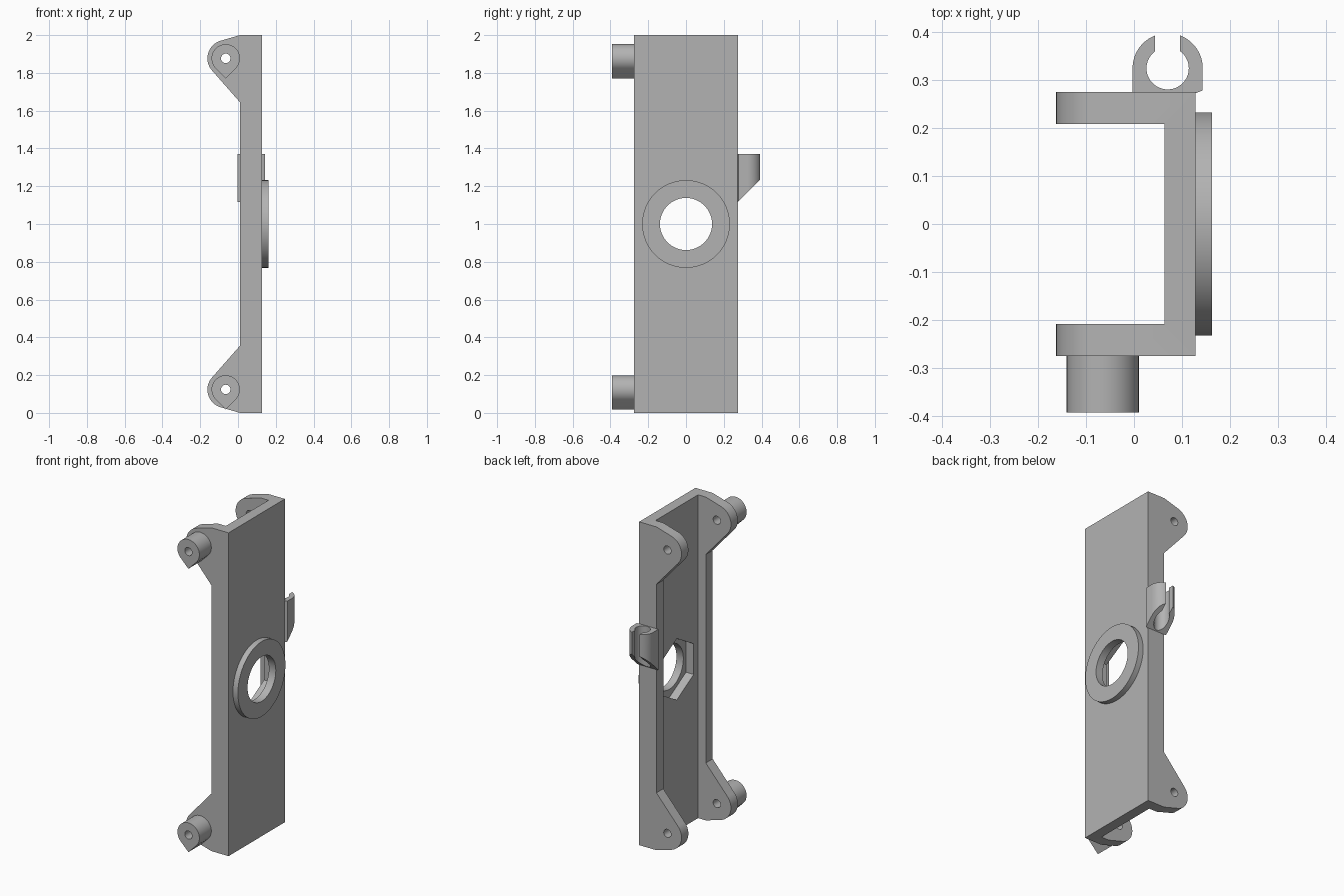
import bpy, bmesh, math
from mathutils import Vector

cube = bpy.data.objects.get("Cube")
if cube:
    bpy.data.objects.remove(cube, do_unlink=True)

grey = bpy.data.materials.new("plain grey")
grey.use_nodes = True
colour = (0.45, 0.45, 0.45, 1)
grey.diffuse_color = colour
grey.node_tree.nodes["Principled BSDF"].inputs["Base Color"].default_value = colour

# Each axis maps a flat profile (a, b) and a depth d to 3D
AXES = {
    "x": lambda a, b, d: (d, a, b),
    "y": lambda a, b, d: (a, d, b),
    "z": lambda a, b, d: (a, b, d),
}


def arc(ca, cb, r, start, end, n=32):
    """Points along an arc, angles in degrees."""
    angles = [math.radians(start + (end - start) * i / n) for i in range(n + 1)]
    return [(ca + r * math.cos(t), cb + r * math.sin(t)) for t in angles]


def circle(ca, cb, r, n=64):
    return arc(ca, cb, r, 0, 360, n)[:-1]


def prism(name, profile, axis, low, high):
    """Extrude a closed profile along an axis."""
    place = AXES[axis]
    bm = bmesh.new()
    face = bm.faces.new([bm.verts.new(place(a, b, low)) for a, b in profile])
    move = Vector(place(0, 0, high - low))
    out = bmesh.ops.extrude_face_region(bm, geom=[face])
    verts = [v for v in out["geom"] if isinstance(v, bmesh.types.BMVert)]
    bmesh.ops.translate(bm, verts=verts, vec=move)
    bmesh.ops.recalc_face_normals(bm, faces=bm.faces)
    mesh = bpy.data.meshes.new(name)
    bm.to_mesh(mesh)
    bm.free()
    mesh.materials.append(grey)
    obj = bpy.data.objects.new(name, mesh)
    bpy.context.collection.objects.link(obj)
    return obj


def cut(obj, cutters):
    """Subtract the cutters and bake the result."""
    for cutter in cutters:
        cutter.hide_render = True
        mod = obj.modifiers.new("cut", "BOOLEAN")
        mod.operation = "DIFFERENCE"
        mod.solver = "EXACT"
        mod.object = cutter
    bpy.context.view_layer.update()
    graph = bpy.context.evaluated_depsgraph_get()
    mesh = bpy.data.meshes.new_from_object(obj.evaluated_get(graph))
    obj.modifiers.clear()
    obj.data = mesh


def tangent_angle(point, centre, r, side):
    """Angle at which a line from the point touches a circle."""
    da, db = point[0] - centre[0], point[1] - centre[1]
    return math.degrees(math.atan2(db, da) + side * math.acos(r / math.hypot(da, db)))


EAR_X, EAR_R = -0.065, 0.097
EAR_Z = (0.124, 1.877)
EDGE, FACE = 0.01, 0.128     # flange rim and outer face of the web
INNER = 0.063                # inner face of the web
HALF = 0.275                 # half width of the channel

# Channel with rounded ears, cut from one side outline
top_ear = arc(EAR_X, EAR_Z[1], EAR_R,
              tangent_angle((EDGE, 2), (EAR_X, EAR_Z[1]), EAR_R, 1),
              tangent_angle((EDGE, 1.645), (EAR_X, EAR_Z[1]), EAR_R, -1) + 360)
upper = [(FACE, 2), (EDGE, 2)] + top_ear + [(EDGE, 1.645)]
lower = [(x, 2 - z) for x, z in reversed(upper)]
channel = prism("channel_bracket", upper + lower, "y", -HALF, HALF)

hollow = prism("hollow_cutter", [(-1, -1), (INNER, -1), (INNER, 3), (-1, 3)],
               "y", -0.208, 0.208)
nut = prism("hex_pocket_cutter", arc(0, 1, 0.19, 30, 330, 5), "x", 0.0, 0.115)
bore = prism("bore_cutter", circle(0, 1, 0.138), "x", 0.02, 0.3)
pins = [prism("pin_hole_cutter", circle(EAR_X, z, 0.025, 32), "y", -0.6, 0.6)
        for z in EAR_Z]
cut(channel, [hollow, nut, bore] + pins)

# Raised collar around the bore
collar = prism("bore_collar", circle(0, 1, 0.232, 96), "x", FACE, 0.162)
cut(collar, [bore])

# Teardrop bosses on the front flange, points down
bosses = []
for label, z, pin in zip(("lower", "upper"), EAR_Z, pins):
    r = 0.075
    drop = arc(EAR_X, z, r, -45, 225, 48) + [(EAR_X, z - r * math.sqrt(2))]
    boss = prism(label + "_boss", drop, "y", -0.392, -HALF)
    cut(boss, [pin])
    bosses.append(boss)

# Open cable clip on the rear flange, underside sloped
cx, cy, r_out, r_in, slot = 0.07, 0.324, 0.073, 0.044, 0.026
a_out = math.degrees(math.acos(slot / r_out))
a_in = math.degrees(math.acos(slot / r_in))
outline = ([(cx - r_out, HALF), (FACE, 0.272), (cx + r_out, 0.278)]
           + arc(cx, cy, r_out, 0, a_out, 16)
           + arc(cx, cy, r_in, a_in, -180 - a_in, 48)
           + arc(cx, cy, r_out, 180 - a_out, 180, 16))
clip = prism("cable_clip", outline, "z", 1.1, 1.37)
slope = prism("slope_cutter", [(0.2, 1.042), (0.5, 1.342), (0.5, 0.9), (0.2, 0.9)],
              "x", -0.5, 0.5)
cut(clip, [slope])

for helper in [hollow, nut, bore, slope] + pins:
    bpy.data.objects.remove(helper, do_unlink=True)

# Smooth the round walls, keep the edges sharp
bpy.ops.object.select_all(action="DESELECT")
for obj in [channel, collar, clip] + bosses:
    obj.select_set(True)
bpy.context.view_layer.objects.active = channel
bpy.ops.object.shade_smooth_by_angle(angle=math.radians(30))
